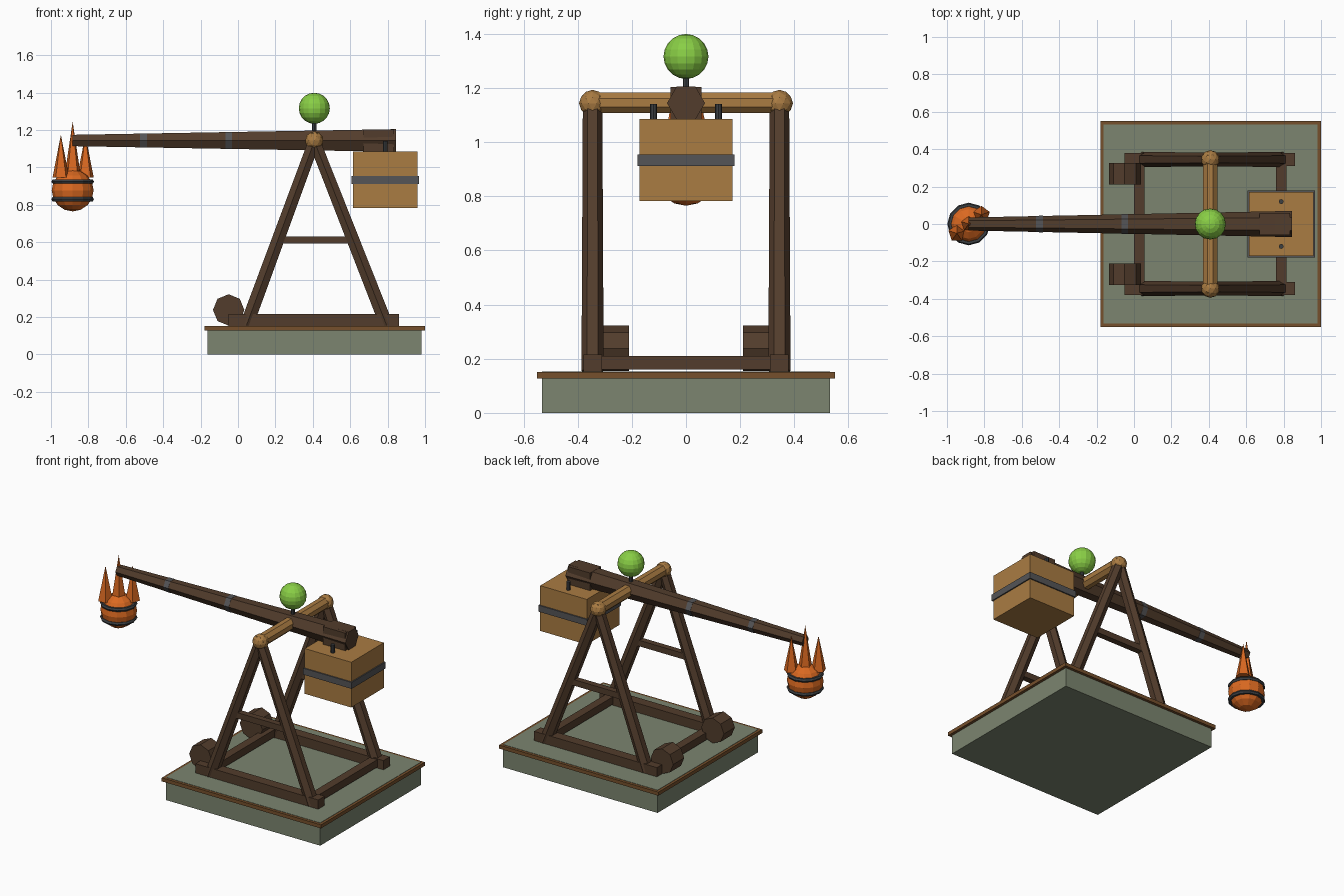
import bpy, math
from mathutils import Vector, Matrix

if "Cube" in bpy.data.objects:
    bpy.data.objects.remove(bpy.data.objects["Cube"])


def material(name, rgb):
    m = bpy.data.materials.new(name)
    m.diffuse_color = (*rgb, 1)
    m.use_nodes = True
    m.node_tree.nodes["Principled BSDF"].inputs["Base Color"].default_value = m.diffuse_color
    return m


STONE = material("mossy stone", (0.20, 0.235, 0.16))
TRIM = material("brown trim", (0.18, 0.08, 0.025))
DARK = material("dark wood", (0.085, 0.046, 0.025))
TAN = material("tan wood", (0.40, 0.20, 0.055))
METAL = material("grey metal", (0.09, 0.09, 0.095))
IRON = material("dark iron", (0.045, 0.05, 0.055))
FIRE = material("orange fire", (0.70, 0.14, 0.015))
GREEN = material("green orb", (0.25, 0.62, 0.06))


def finish(name, mat):
    ob = bpy.context.object
    ob.name = name
    ob.data.materials.append(mat)
    return ob


def box(name, x, y, z, mat):
    """Box from (min, max) pairs."""
    bpy.ops.mesh.primitive_cube_add(size=1)
    ob = finish(name, mat)
    size = Vector([b - a for a, b in (x, y, z)])
    mid = Vector([(a + b) / 2 for a, b in (x, y, z)])
    ob.data.transform(Matrix.Translation(mid) @ Matrix.Diagonal((*size, 1)))
    return ob


def beam(name, p, q, r1, r2, mat, sides=6, side=(0, 1, 0), turn=0.0):
    """Tapered prism from p to q with one corner pointing along side."""
    p, q = Vector(p), Vector(q)
    w = (q - p).normalized()
    u = Vector(side)
    u = (u - w * u.dot(w)).normalized()
    v = w.cross(u)
    bpy.ops.mesh.primitive_cone_add(vertices=sides, radius1=r1, radius2=r2, depth=(q - p).length)
    ob = finish(name, mat)
    # the primitive's first corner lies on +y
    basis = Matrix((-v, u, w)).transposed().to_4x4()
    ob.data.transform(Matrix.Translation((p + q) / 2) @ basis @ Matrix.Rotation(turn, 4, 'Z'))
    return ob


def ball(name, loc, r, seg, rings, mat):
    bpy.ops.mesh.primitive_uv_sphere_add(segments=seg, ring_count=rings, radius=r, location=loc)
    return finish(name, mat)


# Stone platform with wooden rim
box("stone_platform", (-0.162, 0.982), (-0.532, 0.532), (0, 0.153), STONE)
box("platform_rim", (-0.18, 1.0), (-0.55, 0.55), (0.127, 0.151), TRIM)

# Two side frames with legs, braces, wheels and axle knobs
for s, tag in ((-1, "front"), (1, "back")):
    y = s * 0.345
    box(tag + "_base_rail", (-0.05, 0.86), (y - 0.034, y + 0.034), (0.153, 0.215), DARK)
    for x, end in ((0.045, "left"), (0.795, "right")):
        beam(f"{tag}_{end}_leg", (x, y, 0.155), (0.408, y, 1.14), 0.041, 0.036, DARK)
    box(tag + "_brace", (0.22, 0.60), (y - 0.02, y + 0.02), (0.592, 0.632), DARK)
    beam(tag + "_wheel", (-0.05, s * 0.21, 0.238), (-0.05, s * 0.326, 0.238),
         0.084, 0.084, DARK, 8, (0, 0, 1))
    bpy.ops.mesh.primitive_ico_sphere_add(subdivisions=2, radius=0.05, location=(0.408, y, 1.143))
    finish(tag + "_axle_knob", TAN)

# Cross rails joining the side frames
for x, end in ((0.028, "left"), (0.787, "right")):
    box(end + "_cross_rail", (x - 0.028, x + 0.028), (-0.33, 0.33), (0.16, 0.21), DARK)

# Axle
beam("axle", (0.408, -0.37, 1.145), (0.408, 0.37, 1.145), 0.041, 0.041, TAN, 8,
     (0, 0, 1), math.pi / 8)

# Throwing arm with flush metal bands and thick butt block
X0, X1, R0, R1, ARM_Z = -0.885, 0.845, 0.035, 0.07, 1.144
beam("throwing_arm", (X0, 0, ARM_Z), (X1, 0, ARM_Z), R0, R1, DARK)
for i, x in enumerate((-0.505, -0.05)):
    r = [R0 + (R1 - R0) * (a - X0) / (X1 - X0) + 0.0015 for a in (x - 0.018, x + 0.018)]
    beam(f"arm_band_{i}", (x - 0.018, 0, ARM_Z), (x + 0.018, 0, ARM_Z), *r, METAL)
box("arm_butt_block", (0.67, 0.835), (-0.058, 0.058), (1.083, 1.203), DARK)

# Counterweight crate, band and hanger rods
box("counterweight", (0.615, 0.96), (-0.172, 0.172), (0.782, 1.085), TAN)
box("counterweight_band", (0.607, 0.968), (-0.18, 0.18), (0.912, 0.955), METAL)
for s in (-1, 1):
    beam("hanger_rod", (0.787, s * 0.12, 1.07), (0.787, s * 0.12, 1.14), 0.013, 0.013, IRON, 8)

# Orb on its post above the axle
beam("orb_post", (0.408, 0, 1.15), (0.408, 0, 1.26), 0.012, 0.012, IRON, 8)
orb = ball("orb", (0.408, 0, 1.316), 0.083, 16, 10, GREEN)

# Fireball with iron hoops and a row of flame spikes
FX = -0.884
ball("fireball", (FX, 0, 0.877), 0.112, 12, 8, FIRE)
for i, z in enumerate((0.924, 0.83)):
    bpy.ops.mesh.primitive_torus_add(major_segments=12, minor_segments=6, major_radius=0.101,
                                     minor_radius=0.013, location=(FX, 0, z))
    finish(f"fireball_hoop_{i}", IRON)
for i, (dx, dy, top) in enumerate(((-0.063, -0.05, 1.175), (0, 0, 1.245), (0.068, 0.05, 1.175))):
    beam(f"flame_{i}", (FX + dx, dy, 0.945), (FX + dx, dy, top), 0.047, 0, FIRE, 5)
